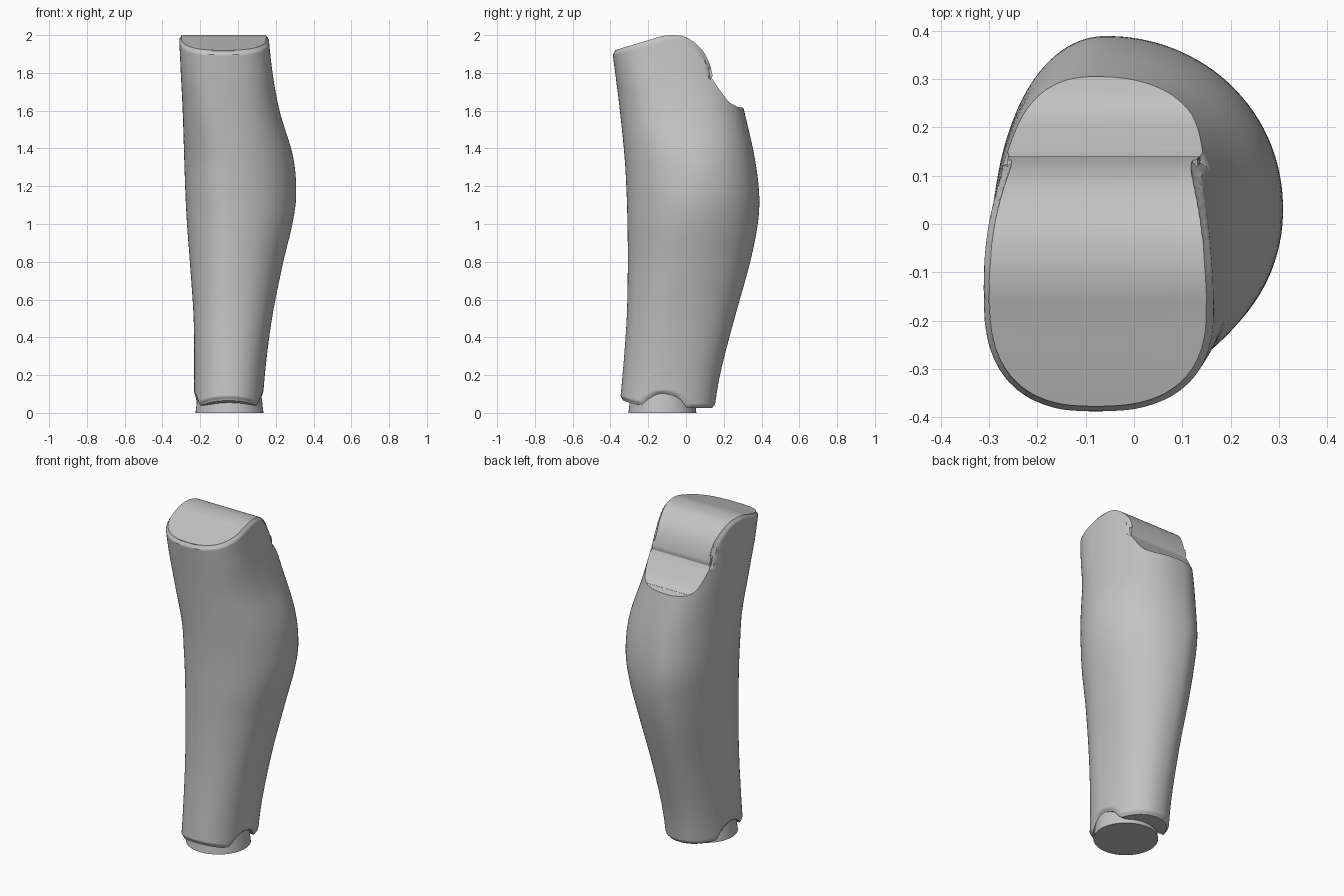
import bpy, bmesh, math
from mathutils import Vector
from mathutils.geometry import intersect_point_line

default = bpy.data.objects.get("Cube")
if default:
    bpy.data.objects.remove(default, do_unlink=True)

grey = bpy.data.materials.new("plain_grey")
grey.use_nodes = True
grey.diffuse_color = (0.55, 0.55, 0.55, 1)
grey.node_tree.nodes["Principled BSDF"].inputs["Base Color"].default_value = grey.diffuse_color


def make_object(name, bm):
    bmesh.ops.recalc_face_normals(bm, faces=bm.faces[:])
    mesh = bpy.data.meshes.new(name)
    bm.to_mesh(mesh)
    bm.free()
    mesh.materials.append(grey)
    obj = bpy.data.objects.new(name, mesh)
    bpy.context.collection.objects.link(obj)
    return obj


def activate(obj):
    bpy.ops.object.select_all(action='DESELECT')
    obj.select_set(True)
    bpy.context.view_layer.objects.active = obj


def smooth_chain(points, steps=5):
    """Catmull-Rom curve through 2D points."""
    pts = [Vector(p) for p in points]
    pts = [2 * pts[0] - pts[1]] + pts + [2 * pts[-1] - pts[-2]]
    out = []
    for a, b, c, d in zip(pts, pts[1:], pts[2:], pts[3:]):
        for i in range(steps):
            t = i / steps
            out.append(b + (c - a) * t / 2 + (a * 2 - b * 5 + c * 4 - d) * t * t / 2
                       + (b * 3 - a - c * 3 + d) * t ** 3 / 2)
    return out + [pts[-2]]


def sample(rows, z):
    """Smooth interpolation of a table by its first column."""
    i = max(k for k in range(len(rows) - 1) if k == 0 or rows[k][0] <= z)
    r0, r1 = rows[i], rows[i + 1]
    before, after = rows[max(i - 1, 0)], rows[min(i + 2, len(rows) - 1)]
    h = r1[0] - r0[0]
    t = (z - r0[0]) / h
    result = []
    for a, b, c, d in zip(before[1:], r0[1:], r1[1:], after[1:]):
        m0 = (c - a) / (r1[0] - before[0]) * h
        m1 = (d - b) / (after[0] - r0[0]) * h
        result.append(b + m0 * t + (3 * (c - b) - 2 * m0 - m1) * t ** 2
                      + (2 * (b - c) + m0 + m1) * t ** 3)
    return result


# Side outline (y, z): sloping crown, rear ledge, floor with ankle arch
crown = smooth_chain([(-.6, 1.84), (-.39, 1.915), (-.2, 1.973), (-.13, 1.994), (-.07, 2),
                      (-.01, 1.992), (.04, 1.965), (.09, 1.915), (.12, 1.86), (.138, 1.8),
                      (.138, 1.77)])
ledge = smooth_chain([(.15, 1.75), (.2, 1.68), (.23, 1.645), (.26, 1.627), (.3, 1.615), (.6, 1.56)])
arch = smooth_chain([(0, .033), (-.03, .07), (-.07, .092), (-.12, .1), (-.17, .09),
                     (-.21, .065), (-.235, .04)])
floor = [Vector((.6, .025)), Vector((.01, .025))] + arch + [
    Vector((-.27, .045)), Vector((-.35, .07)), Vector((-.6, .15))]
outline = crown + ledge + floor


def inside(p):
    hit = False
    for a, b in zip(outline, outline[1:] + outline[:1]):
        if (a.y > p.y) != (b.y > p.y) and p.x < a.x + (p.y - a.y) / (b.y - a.y) * (b.x - a.x):
            hit = not hit
    return hit


def rim_inset(y, z):
    """How far the wall leans inwards close to the top and bottom rims."""
    if .14 < z < 1.7 or (z > 1 and y > .14):
        return 0
    p = Vector((y, z))
    if not inside(p):
        return .014
    chain = crown if z > 1 else floor
    nearest = 1
    for a, b in zip(chain, chain[1:]):
        q, t = intersect_point_line(p, a, b)
        q = a.lerp(b, min(max(t, 0), 1))
        nearest = min(nearest, (p - q.to_2d()).length)
    return .014 * max(0, 1 - nearest / .018)


# Shell cross-sections: z, right, left, front, back, centre x, centre y, squareness
sections = [
    (-.05, -.235, .125, -.36, .14, -.05, -.12, 2.2),
    (.2, -.232, .142, -.336, .18, -.05, -.1, 2.2),
    (.5, -.235, .18, -.314, .257, -.05, -.07, 2.2),
    (.8, -.255, .24, -.308, .34, -.05, -.02, 2.1),
    (1, -.27, .288, -.31, .38, -.05, .01, 2.05),
    (1.15, -.278, .308, -.314, .388, -.06, .03, 2.05),
    (1.35, -.285, .293, -.325, .364, -.06, .02, 2.1),
    (1.6, -.293, .22, -.35, .308, -.08, -.05, 2.4),
    (1.8, -.303, .183, -.375, .26, -.08, -.13, 2.5),
    (2.06, -.315, .155, -.41, .2, -.08, -.17, 2.5),
]
SEGMENTS = 112


def ring(z):
    right, left, front, back, cx, cy, power = sample(sections, z)
    points = []
    for i in range(SEGMENTS):
        angle = math.tau * (i + .5) / SEGMENTS
        c, s = math.cos(angle), math.sin(angle)
        x = abs(c) ** (2 / power) * ((left if c > 0 else right) - cx)
        y = abs(s) ** (2 / power) * ((back if s > 0 else front) - cy)
        shrink = 1 - rim_inset(cy + y, z) / math.hypot(x, y)
        points.append((cx + x * shrink, cy + y * shrink, z))
    return points


# Lofted calf shell, with closer rings where the rims are
heights = [-.03 + .006 * i for i in range(30)]
heights += [.15 + .031 * i for i in range(50)]
heights += [1.7 + .006 * i for i in range(60)]
bm = bmesh.new()
rings = [[bm.verts.new(p) for p in ring(z)] for z in heights]
for low, high in zip(rings, rings[1:]):
    for i in range(SEGMENTS):
        j = (i + 1) % SEGMENTS
        bm.faces.new((low[i], low[j], high[j], high[i]))
bm.faces.new(rings[0][::-1])
bm.faces.new(rings[-1])
shell = make_object("calf_shell", bm)

# Prism that trims the shell to the side outline
bm = bmesh.new()
sides = [[bm.verts.new((x, p.x, p.y)) for p in outline] for x in (-.6, .6)]
for i in range(len(outline)):
    j = (i + 1) % len(outline)
    bm.faces.new((sides[0][i], sides[0][j], sides[1][j], sides[1][i]))
bm.faces.new(sides[0][::-1])
bm.faces.new(sides[1])
trim = make_object("trim_cutter", bm)
trim.hide_render = True

modifier = shell.modifiers.new("trim", 'BOOLEAN')
modifier.operation = 'INTERSECT'
modifier.solver = 'EXACT'
modifier.object = trim
activate(shell)
bpy.ops.object.modifier_apply(modifier=modifier.name)
bpy.data.objects.remove(trim, do_unlink=True)

# Round ankle plug under the shell
bm = bmesh.new()
bmesh.ops.create_cone(bm, cap_ends=True, segments=72, radius1=.18, radius2=.164, depth=.13)
bmesh.ops.translate(bm, verts=bm.verts[:], vec=(-.045, -.125, .065))
ankle = make_object("ankle_plug", bm)

for obj in (shell, ankle):
    activate(obj)
    bpy.ops.object.shade_smooth_by_angle(angle=math.radians(32))
